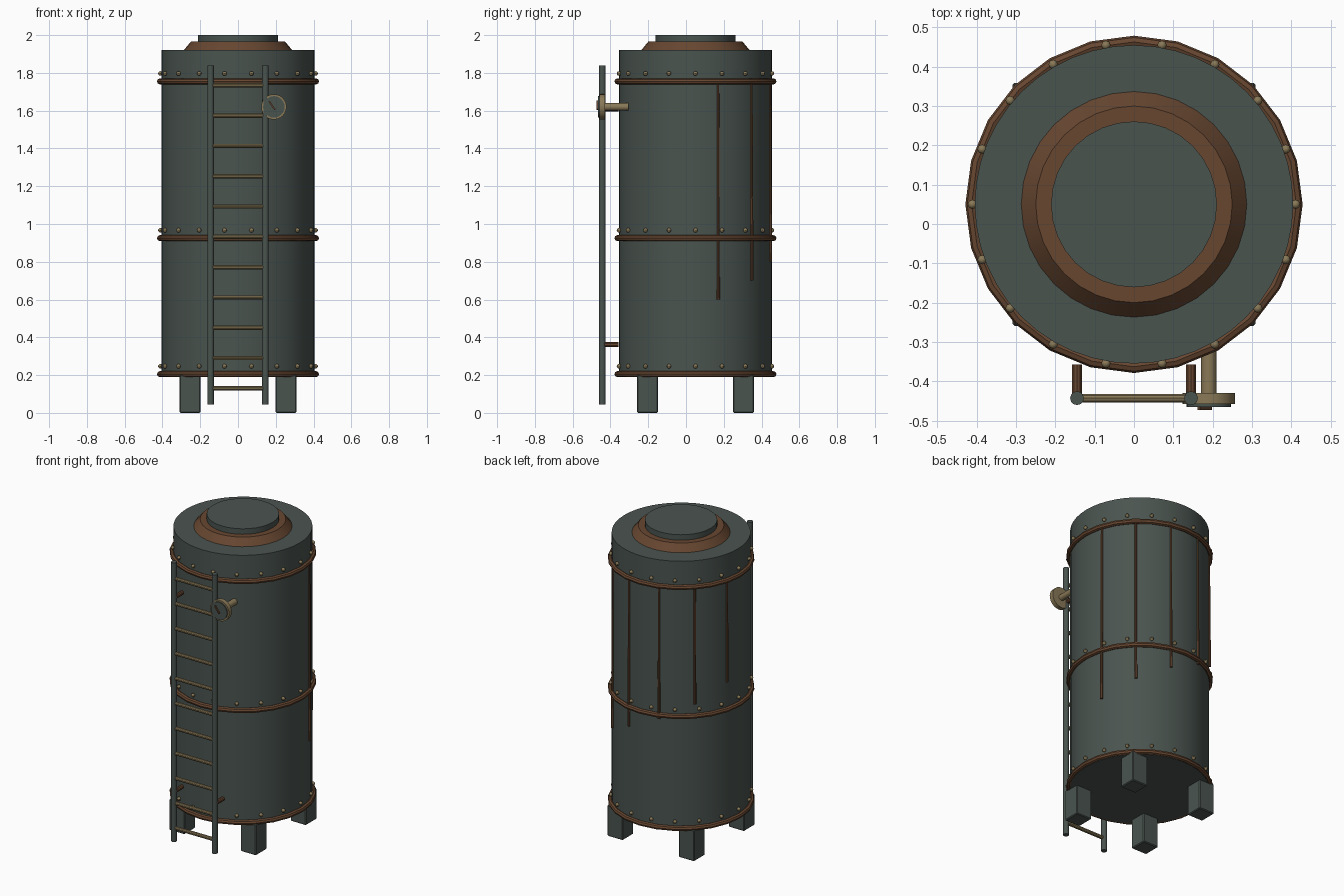
import bpy, math
from mathutils import Vector

if "Cube" in bpy.data.objects:
    bpy.data.objects.remove(bpy.data.objects["Cube"])

CY = 0.05      # tank axis y
R = 0.405      # tank radius


def material(name, rgb):
    m = bpy.data.materials.new(name)
    m.diffuse_color = (*rgb, 1)
    m.use_nodes = True
    m.node_tree.nodes["Principled BSDF"].inputs["Base Color"].default_value = m.diffuse_color
    return m


STEEL = material("dark green steel", (0.068, 0.088, 0.078))
RUST = material("rust brown", (0.135, 0.062, 0.03))
BRASS = material("dull brass", (0.25, 0.19, 0.095))


def finish(name, mat, smooth=True):
    ob = bpy.context.object
    ob.name = name
    ob.data.materials.append(mat)
    if smooth:
        bpy.ops.object.shade_smooth_by_angle(angle=math.radians(35))
    return ob


def rod(name, a, b, r, mat, sides=12, r2=None):
    """Cylinder or cone running from a to b."""
    a, b = Vector(a), Vector(b)
    d = b - a
    bpy.ops.mesh.primitive_cone_add(
        vertices=sides, radius1=r, radius2=r if r2 is None else r2, depth=d.length,
        location=(a + b) / 2, rotation=d.to_track_quat('Z', 'Y').to_euler())
    return finish(name, mat)


def box(name, loc, size, mat, bevel=0):
    bpy.ops.mesh.primitive_cube_add(size=1, location=loc)
    bpy.context.object.scale = size
    bpy.ops.object.transform_apply(location=False, rotation=False, scale=True)
    ob = finish(name, mat, False)
    if bevel:
        mod = ob.modifiers.new("bevel", 'BEVEL')
        mod.width, mod.segments = bevel, 1
    return ob


# Tank body and stepped lid
rod("tank_body", (0, CY, 0.19), (0, CY, 1.92), R, STEEL, 48)
rod("lid_collar", (0, CY, 1.92), (0, CY, 1.965), 0.287, RUST, 32, 0.25)
rod("lid_cap", (0, CY, 1.96), (0, CY, 2.0), 0.211, STEEL, 32)

# Hoops with rivets just above each
for z in (0.205, 0.925, 1.755):
    bpy.ops.mesh.primitive_torus_add(
        location=(0, CY, z), major_radius=0.413, minor_radius=0.016,
        major_segments=24, minor_segments=8)
    finish("hoop", RUST)
    for i in range(18):
        a = math.radians(20 * i)
        bpy.ops.mesh.primitive_uv_sphere_add(
            segments=8, ring_count=6, radius=0.012,
            location=(0.411 * math.cos(a), CY + 0.411 * math.sin(a), z + 0.042))
        finish("rivet", BRASS)

# Square legs
for sx in (-1, 1):
    for sy in (-1, 1):
        box("leg", (sx * 0.254, CY + sy * 0.254, 0.1), (0.11, 0.11, 0.2), STEEL, 0.005)

# Ladder: rails, wall brackets and rungs
LY = -0.443
for sx in (-1, 1):
    x = sx * 0.145
    rod("ladder_rail", (x, LY, 0.045), (x, LY, 1.84), 0.0175, STEEL)
    for z in (0.362, 1.61):
        rod("ladder_bracket", (x, LY, z), (x, -0.358, z), 0.0135, RUST, 10)
for i in range(11):
    z = 0.13 + 0.1604 * i
    rod("ladder_rung", (-0.135, LY, z), (0.135, LY, z), 0.0115, BRASS, 10)

# Pressure gauge on a stub pipe
GX, GZ = 0.19, 1.62
rod("gauge_pipe", (GX, -0.305, GZ), (GX, -0.435, GZ), 0.02, BRASS)
rod("gauge_case", (GX, -0.43, GZ), (GX, -0.458, GZ), 0.067, BRASS, 24)
rod("gauge_face", (GX, -0.457, GZ), (GX, -0.465, GZ), 0.057, STEEL, 24)
needle = box("gauge_needle", (GX - 0.01, -0.469, GZ + 0.008), (0.008, 0.009, 0.055), RUST)
needle.rotation_euler.y = math.radians(-35)

# Rust drips running down the rear, each shorter than the last
for i in range(6):
    a = 0.3 + 0.52 * i

    def at(r, z):
        return (r * math.cos(a), CY + r * math.sin(a), z)
    bottom = 0.6 + 0.1 * i
    rod("rust_drip", at(0.405, 1.745), at(0.409, bottom), 0.0065, RUST, 8, 0.0085)
